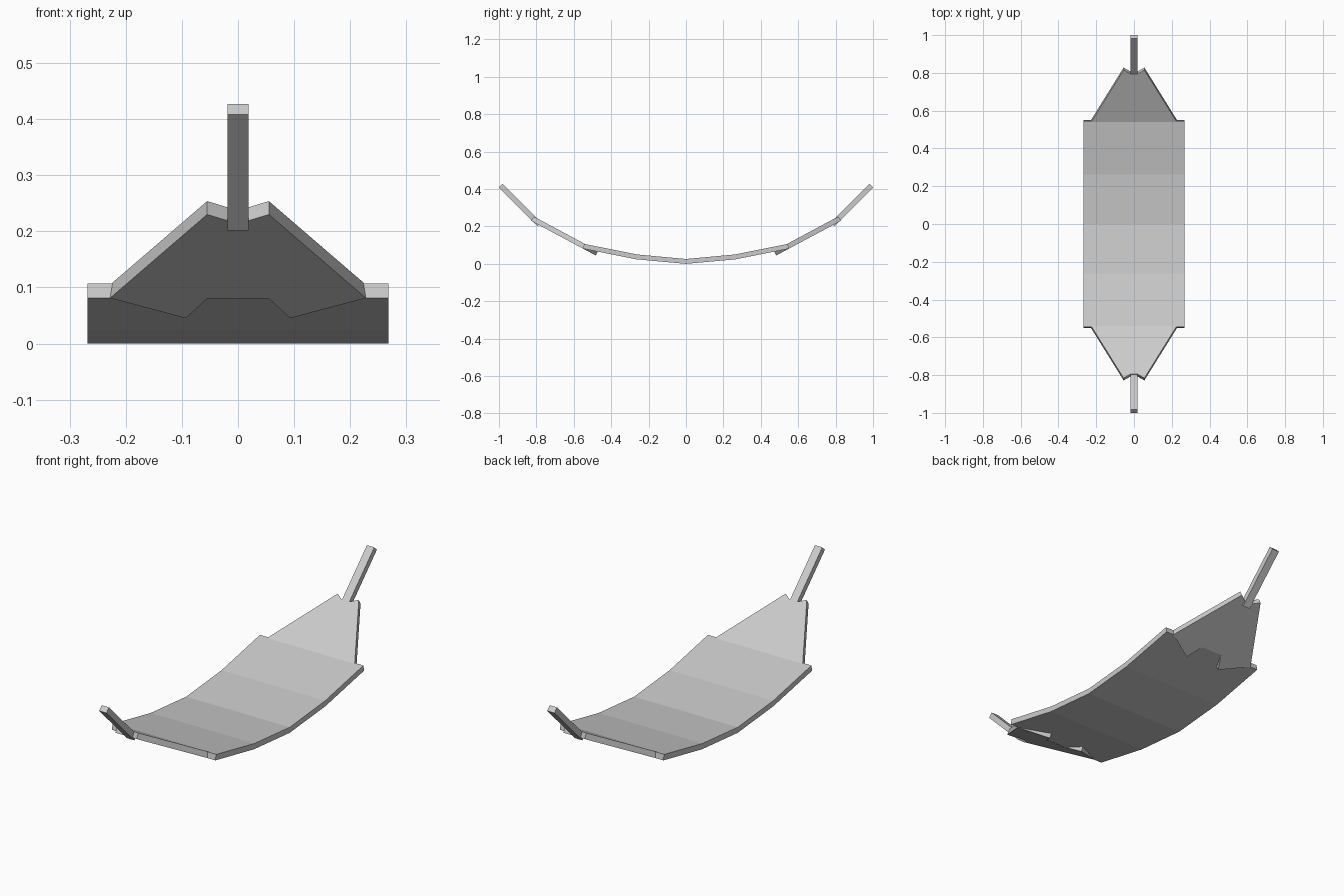
import bpy, bmesh
from mathutils import Vector

if "Cube" in bpy.data.objects:
    bpy.data.objects.remove(bpy.data.objects["Cube"])


def prism(name, outline, offset):
    """Solid made by sweeping a flat 3D outline along an offset vector."""
    bm = bmesh.new()
    face = bm.faces.new([bm.verts.new(p) for p in outline])
    swept = bmesh.ops.extrude_face_region(bm, geom=[face])["geom"]
    verts = [g for g in swept if isinstance(g, bmesh.types.BMVert)]
    bmesh.ops.translate(bm, verts=verts, vec=Vector(offset))
    bmesh.ops.recalc_face_normals(bm, faces=bm.faces)
    mesh = bpy.data.meshes.new(name)
    bm.to_mesh(mesh)
    bm.free()
    obj = bpy.data.objects.new(name, mesh)
    bpy.context.collection.objects.link(obj)
    return obj


# Sagging cloth bed: one side (y, z) profile per segment, mirrored front to back
under = [(0, 0), (0.265, 0.024), (0.55, 0.081)]
upper = [(0, 0.026), (0.262, 0.05), (0.545, 0.107)]
W = 0.268
half = under + upper[:0:-1]
profile = half + [(-y, z) for y, z in upper] [1:]
profile = ([(-y, z) for y, z in under[:0:-1]] + under
           + upper[:0:-1] + [upper[0]] + [(-y, z) for y, z in upper[1:]])
prism("hammock_bed", [(-W, y, z) for y, z in profile], (2 * W, 0, 0))

# Tapered end panels lie on a slope and poke two tabs below the bed
right = [(0.055, 0.08), (0.093, 0.045), (0.228, 0.081), (0.055, 0.23), (0.019, 0.219)]
outline = right + [(-x, z) for x, z in reversed(right)]
SLOPE = 0.15 / 0.28
normal = Vector((0, -SLOPE, 1)).normalized() * 0.027

for s, end in ((-1, "front"), (1, "back")):
    prism(end + "_panel",
          [(x, s * (0.55 + (z - 0.081) / SLOPE), z) for x, z in outline],
          (0, s * normal.y, normal.z))

    # Hanging strap rising at 45 degrees
    strap = [(0.793, 0.201), (1.0, 0.408), (0.981, 0.427), (0.774, 0.22)]
    prism(end + "_strap", [(-0.019, s * y, z) for y, z in strap], (0.038, 0, 0))
